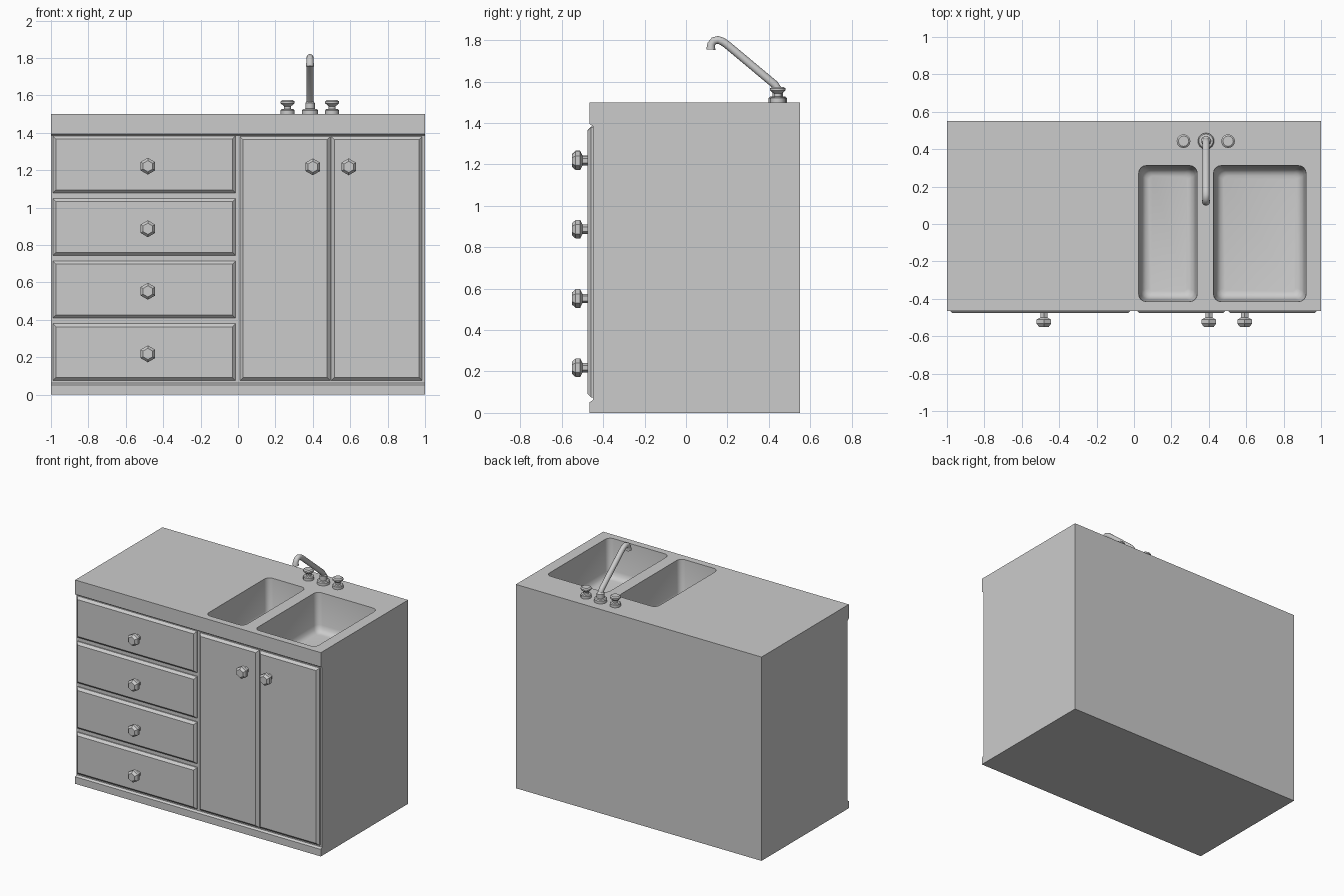
import bpy, bmesh, math
from mathutils import Vector, Matrix

if "Cube" in bpy.data.objects:
    bpy.data.objects.remove(bpy.data.objects["Cube"])


def make(name, bm, smooth=None):
    bmesh.ops.recalc_face_normals(bm, faces=bm.faces[:])
    me = bpy.data.meshes.new(name)
    bm.to_mesh(me)
    bm.free()
    ob = bpy.data.objects.new(name, me)
    bpy.context.collection.objects.link(ob)
    bpy.ops.object.select_all(action='DESELECT')
    ob.select_set(True)
    bpy.context.view_layer.objects.active = ob
    if smooth:
        bpy.ops.object.shade_smooth_by_angle(angle=math.radians(smooth))
    return ob


def loft(bm, rings):
    """Skin a list of equal-length closed point loops and cap both ends."""
    loops = [[bm.verts.new(p) for p in r] for r in rings]
    n = len(loops[0])
    for a, b in zip(loops, loops[1:]):
        for i in range(n):
            bm.faces.new((a[i], a[(i + 1) % n], b[(i + 1) % n], b[i]))
    bm.faces.new(loops[0])
    bm.faces.new(loops[-1])


def lathe(name, profile, sides, matrix, smooth=None):
    """Turn (radius, height) pairs about local z."""
    bm = bmesh.new()
    loft(bm, [[matrix @ Vector((r * math.sin(2 * math.pi * i / sides),
                                r * math.cos(2 * math.pi * i / sides), h))
               for i in range(sides)] for r, h in profile])
    return make(name, bm, smooth)


def rect(x0, x1, z0, z1, y, inset):
    return [(x0 + inset, y, z0 + inset), (x1 - inset, y, z0 + inset),
            (x1 - inset, y, z1 - inset), (x0 + inset, y, z1 - inset)]


def panel(name, x0, x1, z0, z1):
    bm = bmesh.new()
    loft(bm, [rect(x0, x1, z0, z1, -0.44, 0), rect(x0, x1, z0, z1, -0.458, 0),
              rect(x0, x1, z0, z1, -0.475, 0.017)])
    return make(name, bm)


def rounded(x0, x1, y0, y1, z, inset, radius, steps=4):
    pts = []
    x0, x1, y0, y1 = x0 + inset, x1 - inset, y0 + inset, y1 - inset
    for k, (cx, cy) in enumerate([(x1 - radius, y1 - radius), (x0 + radius, y1 - radius),
                                  (x0 + radius, y0 + radius), (x1 - radius, y0 + radius)]):
        for s in range(steps + 1):
            a = math.pi / 2 * (k + s / steps)
            pts.append((cx + radius * math.cos(a), cy + radius * math.sin(a), z))
    return pts


# Cabinet body: side profile with overhanging top and baseboard
profile = [(0.55, 0), (0.55, 1.5), (-0.465, 1.5), (-0.465, 1.395), (-0.45, 1.385),
           (-0.45, 0.062), (-0.465, 0.052), (-0.465, 0)]
bm = bmesh.new()
loft(bm, [[(x, y, z) for y, z in profile] for x in (-1, 1)])
cabinet = make("cabinet_body", bm)

# Two sink basins cut into the top
for x0, x1 in ((0.025, 0.338), (0.425, 0.92)):
    bm = bmesh.new()
    sections = [(1.6, 0, 0.04), (1.5, 0, 0.04), (1.27, 0.012, 0.04),
                (1.242, 0.02, 0.04), (1.225, 0.036, 0.03), (1.22, 0.055, 0.02)]
    loft(bm, [rounded(x0, x1, -0.415, 0.312, z, i, r) for z, i, r in sections])
    cutter = make("basin_cutter", bm)
    cutter.hide_render = True
    mod = cabinet.modifiers.new("basin", 'BOOLEAN')
    mod.operation, mod.solver, mod.object = 'DIFFERENCE', 'EXACT', cutter
    bpy.context.view_layer.objects.active = cabinet
    bpy.ops.object.modifier_apply(modifier=mod.name)
    bpy.data.objects.remove(cutter)
bpy.ops.object.select_all(action='DESELECT')
cabinet.select_set(True)
bpy.context.view_layer.objects.active = cabinet
bpy.ops.object.shade_smooth_by_angle(angle=math.radians(40))

# Drawers and doors with hexagonal knobs
knob = [(0.022, 0), (0.022, 0.027), (0.045, 0.038), (0.045, 0.06), (0.03, 0.077)]


def add_knob(name, x, z):
    m = Matrix.Translation((x, -0.473, z)) @ Matrix.Rotation(math.radians(90), 4, 'X')
    lathe(name, knob, 6, m)


for i in range(4):
    z = 0.075 + i * 0.3345
    panel(f"drawer_{i + 1}", -0.99, -0.013, z, z + 0.305)
    add_knob(f"drawer_knob_{i + 1}", -0.482, z + 0.143)
for side, x0, x1, kx in (("left", 0.01, 0.494, 0.4), ("right", 0.498, 0.985, 0.592)):
    panel(f"{side}_door", x0, x1, 0.075, 1.38)
    add_knob(f"{side}_door_knob", kx, 1.218)

# Taps and faucet base
tap = [(0.037, 0), (0.037, 0.02), (0.032, 0.026), (0.019, 0.028), (0.019, 0.042),
       (0.037, 0.058), (0.037, 0.068), (0.028, 0.075)]
for side, x in (("left", 0.265), ("right", 0.503)):
    lathe(f"{side}_tap", tap, 12, Matrix.Translation((x, 0.443, 1.5)), 35)
base = [(0.044, 0), (0.044, 0.02), (0.038, 0.027), (0.026, 0.029), (0.026, 0.06), (0.018, 0.07)]
lathe("faucet_base", base, 14, Matrix.Translation((0.385, 0.443, 1.5)), 35)

# Spout: tube swept along a bent path in the yz plane
path = [Vector((0.385, y, z)) for y, z in
        [(0.443, 1.54), (0.443, 1.565), (0.43, 1.585), (0.2, 1.777), (0.178, 1.793),
         (0.155, 1.802), (0.135, 1.797), (0.122, 1.782), (0.12, 1.755)]]
rings = []
for i, p in enumerate(path):
    t = (path[min(i + 1, len(path) - 1)] - path[max(i - 1, 0)]).normalized()
    side = Vector((1, 0, 0))
    up = t.cross(side)
    r = 0.022 if i == len(path) - 1 else 0.019
    rings.append([p + r * (side * math.cos(a) + up * math.sin(a))
                  for a in [2 * math.pi * k / 12 for k in range(12)]])
bm = bmesh.new()
loft(bm, rings)
make("spout", bm, 45)
